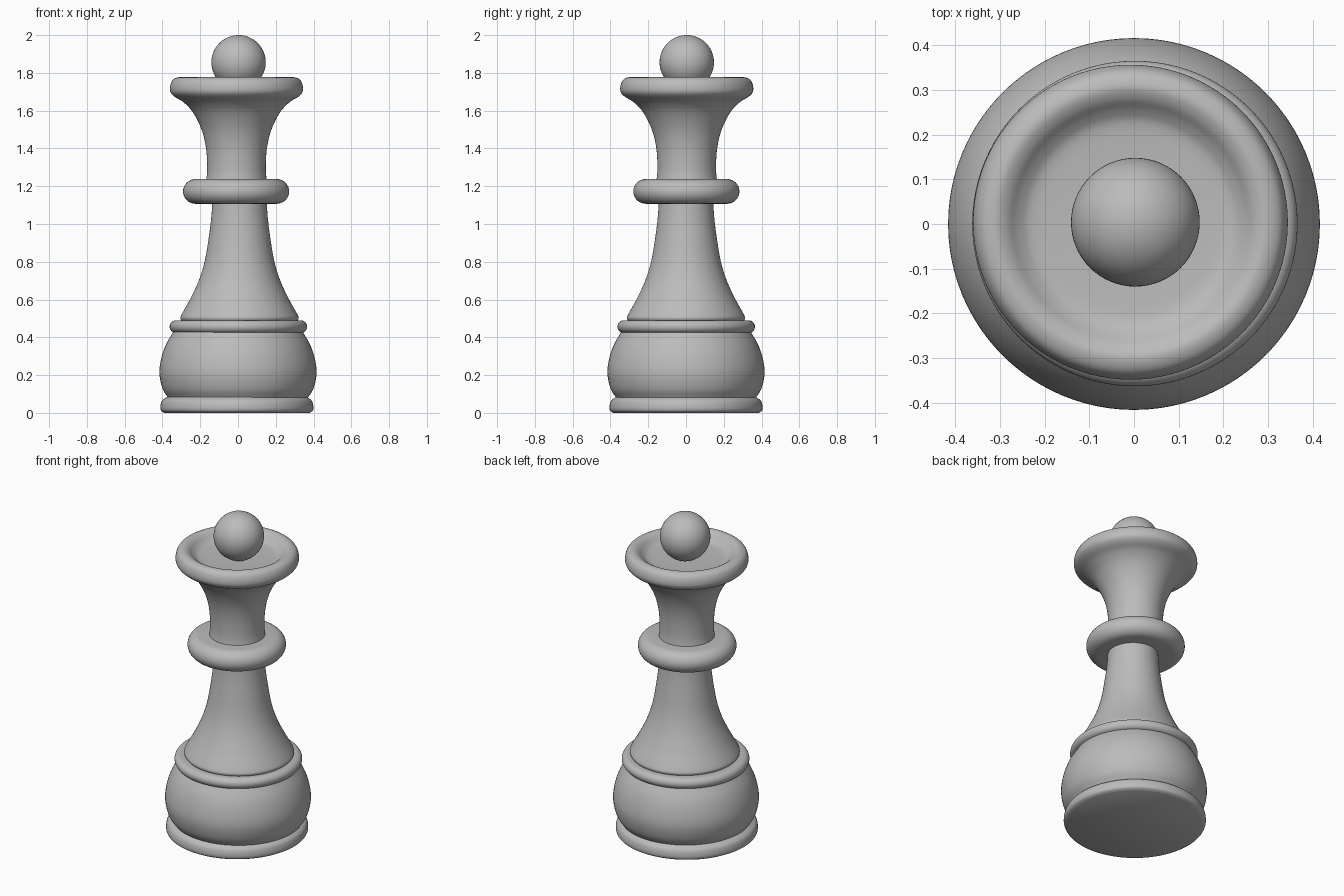
import bpy, bmesh, math
from mathutils import Vector

if "Cube" in bpy.data.objects:
    bpy.data.objects.remove(bpy.data.objects["Cube"], do_unlink=True)

grey = bpy.data.materials.new("plain_grey")
grey.use_nodes = True
COLOUR = (0.5, 0.5, 0.5, 1)
grey.diffuse_color = COLOUR
grey.node_tree.nodes["Principled BSDF"].inputs["Base Color"].default_value = COLOUR

SIDES = 96


def spline(points, steps=5):
    """Smooth curve through (radius, height) points."""
    p = [Vector(q) for q in points]
    p = [2 * p[0] - p[1]] + p + [2 * p[-1] - p[-2]]
    out = []
    for a, b, c, d in zip(p, p[1:], p[2:], p[3:]):
        for i in range(steps):
            t = i / steps
            out.append(0.5 * (2 * b + (c - a) * t + (2 * a - 5 * b + 4 * c - d) * t * t
                              + (3 * b - a - 3 * c + d) * t ** 3))
    return [(max(v.x, 0), v.y) for v in out] + [tuple(points[-1])]


def finish(obj, angle=40):
    obj.data.materials.append(grey)
    bpy.ops.object.select_all(action='DESELECT')
    obj.select_set(True)
    bpy.context.view_layer.objects.active = obj
    bpy.ops.object.shade_smooth_by_angle(angle=math.radians(angle))


def lathe(name, profile, x=0.0, y=0.0):
    """Spin a bottom-to-top profile about the z axis and close its ends."""
    bm = bmesh.new()
    pts = [(0, profile[0][1])] + list(profile) + [(0, profile[-1][1])]
    verts = [bm.verts.new((r, 0, z)) for r, z in pts]
    edges = [bm.edges.new(pair) for pair in zip(verts, verts[1:])]
    bmesh.ops.spin(bm, geom=verts + edges, cent=(0, 0, 0), axis=(0, 0, 1),
                   angle=math.tau, steps=SIDES, use_merge=True)
    bmesh.ops.remove_doubles(bm, verts=bm.verts, dist=1e-5)
    bmesh.ops.recalc_face_normals(bm, faces=bm.faces)
    mesh = bpy.data.meshes.new(name)
    bm.to_mesh(mesh)
    bm.free()
    obj = bpy.data.objects.new(name, mesh)
    obj.location = (x, y, 0)
    bpy.context.collection.objects.link(obj)
    finish(obj)


def rounded_rim(radius, low, high, bulge):
    """Half-elliptical edge of a disc."""
    mid, half = (low + high) / 2, (high - low) / 2
    angles = [math.pi * (i / 16 - 0.5) for i in range(17)]
    return [(radius - bulge + bulge * math.cos(a), mid + half * math.sin(a)) for a in angles]


# Base: foot, bulb and ring
lathe("foot", spline([(0.385, 0), (0.402, 0.012), (0.405, 0.035), (0.396, 0.065),
                      (0.37, 0.085)]), -0.006)
lathe("bulb", spline([(0.37, 0.08), (0.4, 0.13), (0.416, 0.21), (0.406, 0.29),
                      (0.38, 0.365), (0.342, 0.43)]))
lathe("base_ring", rounded_rim(0.364, 0.423, 0.49, 0.034), 0.002, 0.001)

# Flared stem with a small lip at its foot
lathe("stem", spline([(0.305, 0.485), (0.313, 0.5), (0.306, 0.522), (0.26, 0.605),
                      (0.216, 0.7), (0.185, 0.8), (0.164, 0.92), (0.15, 1.03),
                      (0.143, 1.13)]), 0.008)

# Collar and crown
lathe("collar", rounded_rim(0.281, 1.107, 1.238, 0.066), -0.01, 0.002)
crown = [(0.162, 1.22), (0.155, 1.29), (0.161, 1.4), (0.185, 1.5), (0.23, 1.59),
         (0.28, 1.644), (0.328, 1.674), (0.35, 1.7), (0.35, 1.735), (0.335, 1.765),
         (0.305, 1.777), (0.277, 1.767), (0.25, 1.743), (0.22, 1.727), (0.16, 1.722),
         (0.08, 1.72)]
lathe("crown", spline(crown), -0.008, 0.004)

# Finial ball
bpy.ops.mesh.primitive_uv_sphere_add(segments=64, ring_count=32, radius=0.144,
                                     location=(0.003, 0.004, 1.856))
ball = bpy.context.object
ball.name = "finial_ball"
finish(ball)
